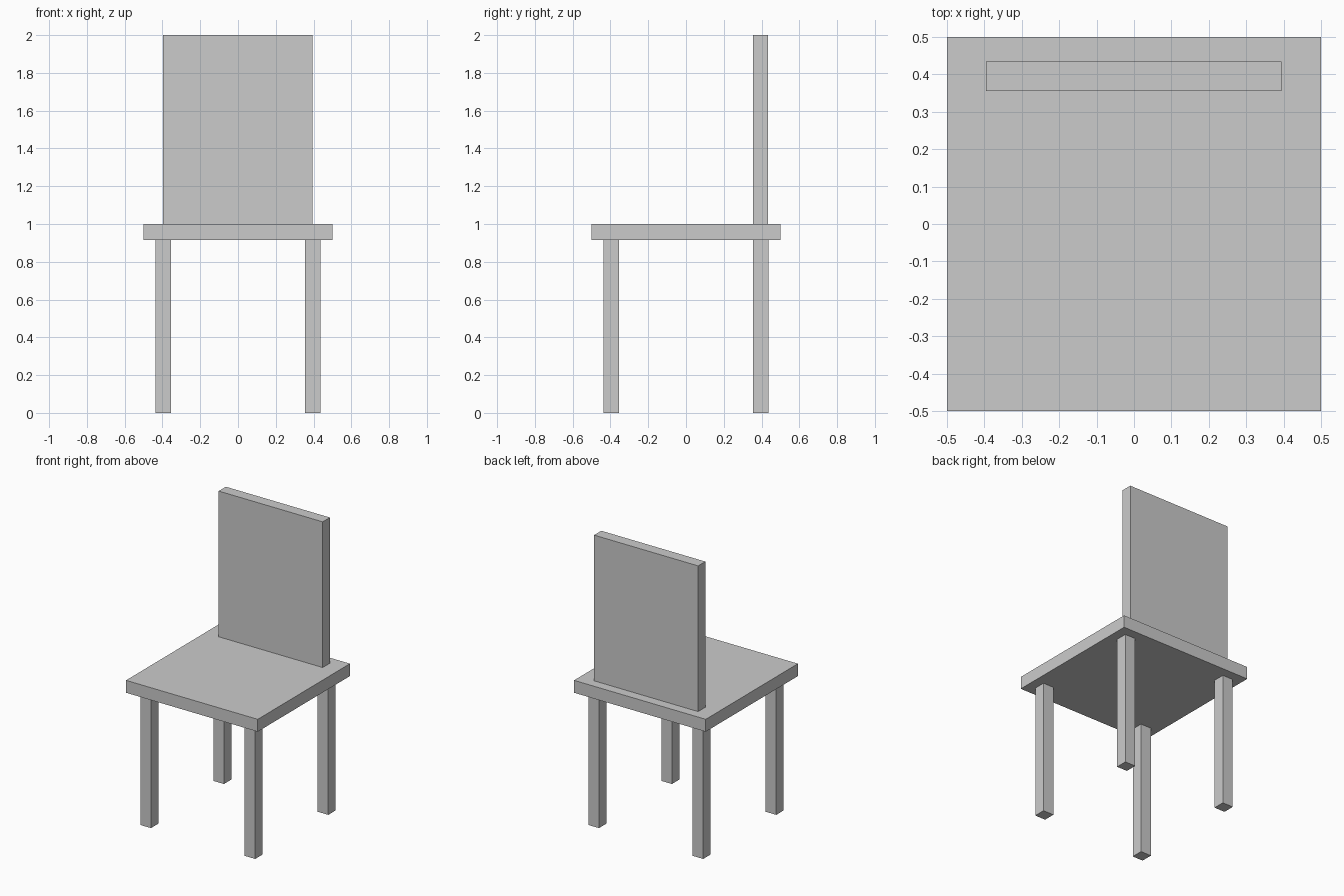
import bpy

if "Cube" in bpy.data.objects:
    bpy.data.objects.remove(bpy.data.objects["Cube"])


def box(name, x, y, z):
    """Axis-aligned box from (min, max) ranges."""
    ranges = (x, y, z)
    bpy.ops.mesh.primitive_cube_add(size=1, location=[(a + b) / 2 for a, b in ranges])
    ob = bpy.context.object
    ob.name = name
    ob.scale = [b - a for a, b in ranges]
    bpy.ops.object.transform_apply(location=False, rotation=False, scale=True)
    return ob


SEAT_BOTTOM, SEAT_TOP = 0.915, 1.0
LEG_POS, LEG_HALF = 0.396, 0.04

# Seat slab
box("seat", (-0.5, 0.5), (-0.5, 0.5), (SEAT_BOTTOM, SEAT_TOP))

# Backrest panel, standing on the seat above the back legs
box("backrest", (-0.396, 0.394), (0.356, 0.434), (SEAT_TOP, 2.0))

# Four square legs
for y_name, sy in (("front", -1), ("back", 1)):
    for x_name, sx in (("left", -1), ("right", 1)):
        cx, cy = sx * LEG_POS, sy * LEG_POS
        box(f"{y_name}_{x_name}_leg",
            (cx - LEG_HALF, cx + LEG_HALF),
            (cy - LEG_HALF, cy + LEG_HALF),
            (0.0, SEAT_BOTTOM))
